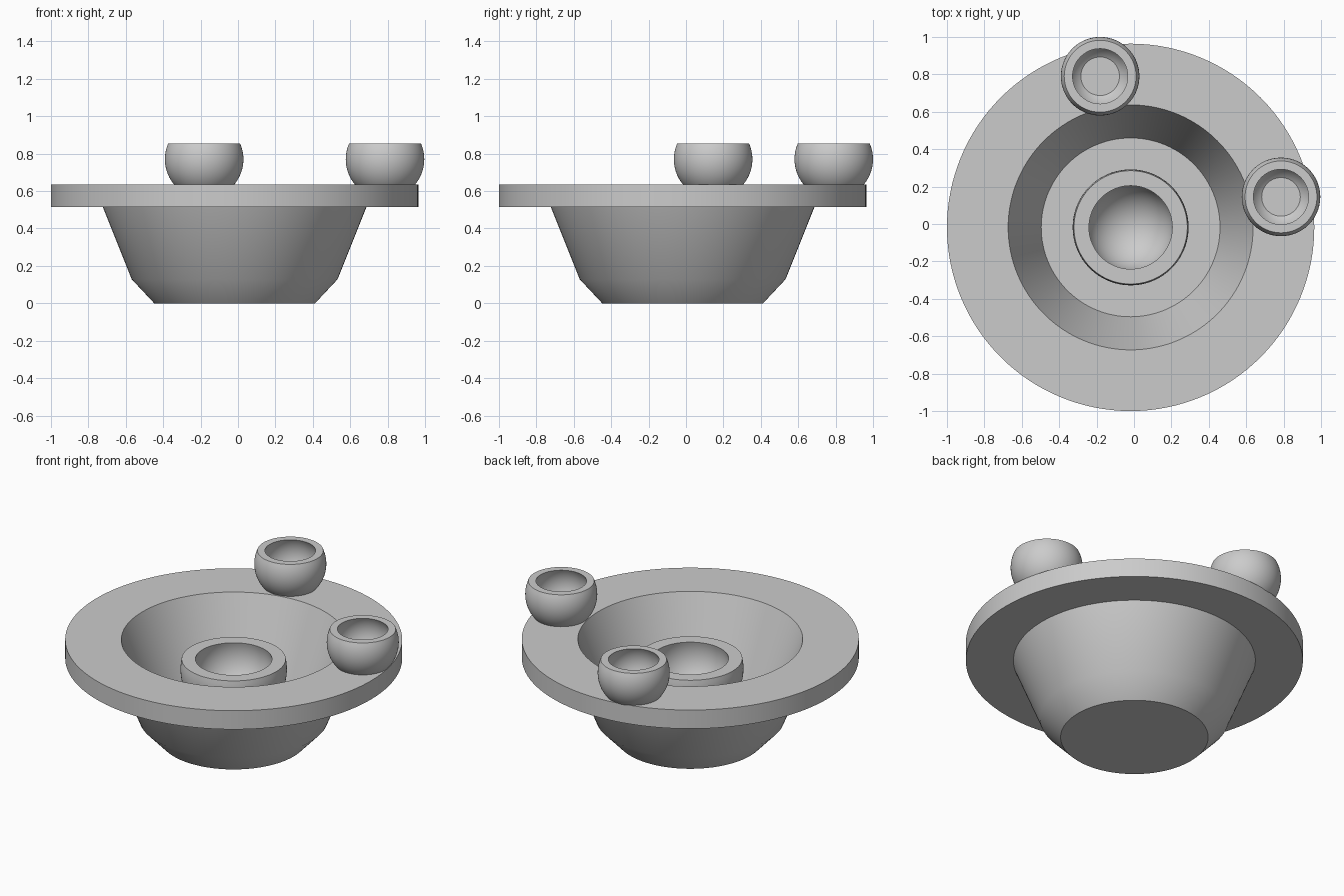
import bpy, bmesh
from math import pi, asin, sin, cos, radians
from mathutils import Vector

default = bpy.data.objects.get("Cube")
if default:
    bpy.data.objects.remove(default, do_unlink=True)

# Single plain grey
grey = bpy.data.materials.new("plain grey")
grey.use_nodes = True
colour = (0.6, 0.6, 0.6, 1)
grey.diffuse_color = colour
grey.node_tree.nodes["Principled BSDF"].inputs["Base Color"].default_value = colour


def lathe(name, profile, location, steps=128):
    """Revolve an (r, z) profile that starts and ends on the axis."""
    bm = bmesh.new()
    verts = [bm.verts.new((r, 0, z)) for r, z in profile]
    edges = [bm.edges.new(pair) for pair in zip(verts, verts[1:])]
    bmesh.ops.spin(bm, geom=verts + edges, cent=(0, 0, 0), axis=(0, 0, 1),
                   angle=2 * pi, steps=steps)
    bmesh.ops.remove_doubles(bm, verts=bm.verts[:], dist=1e-5)
    bmesh.ops.recalc_face_normals(bm, faces=bm.faces[:])
    mesh = bpy.data.meshes.new(name)
    bm.to_mesh(mesh)
    bm.free()
    mesh.materials.append(grey)
    obj = bpy.data.objects.new(name, mesh)
    bpy.context.collection.objects.link(obj)
    obj.location = location
    bpy.ops.object.select_all(action='DESELECT')
    obj.select_set(True)
    bpy.context.view_layer.objects.active = obj
    bpy.ops.object.shade_smooth_by_angle(angle=radians(30))
    return obj


def arc(radius, top, count=24):
    """Sphere section from the bottom pole up to height top."""
    end = asin(top / radius)
    angles = [-pi / 2 + (end + pi / 2) * i / count for i in range(count + 1)]
    return [(radius * cos(a) if i else 0, radius * sin(a))
            for i, a in enumerate(angles)]


def cup(name, outer, inner, top, location):
    """Hollow sphere cut flat at the rim."""
    return lathe(name, arc(outer, top) + arc(inner, top)[::-1], location, 96)


# Wide-rimmed basin with a chamfered foot
centre = Vector((-0.018, -0.018, 0))
lathe("basin", [(0, 0), (0.43, 0), (0.55, 0.128), (0.705, 0.515),
                (0.982, 0.515), (0.982, 0.635), (0.655, 0.635),
                (0.478, 0.17), (0, 0.17)], centre)

# Large cup on the basin floor
cup("centre_cup", 0.31, 0.232, 0.065, centre + Vector((0, 0, 0.445)))

# Two small cups set into the rim
for name, x, y in (("back_cup", -0.181, 0.79), ("left_cup", 0.786, 0.145)):
    cup(name, 0.21, 0.17, 0.085, (x, y, 0.77))
